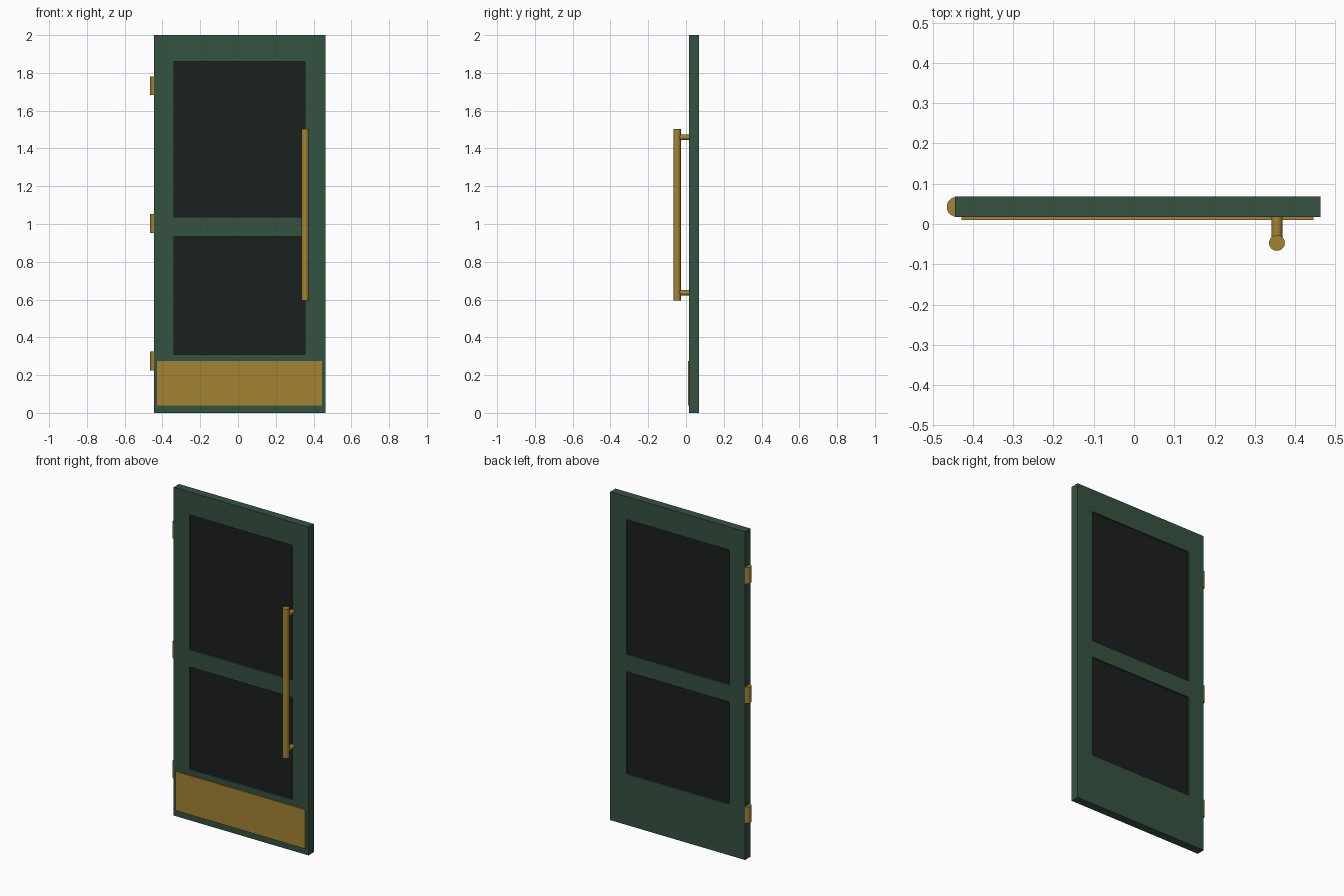
import bpy
from math import pi

if "Cube" in bpy.data.objects:
    bpy.data.objects.remove(bpy.data.objects["Cube"])


def material(name, rgb):
    m = bpy.data.materials.new(name)
    m.diffuse_color = (*rgb, 1)
    m.use_nodes = True
    m.node_tree.nodes["Principled BSDF"].inputs["Base Color"].default_value = m.diffuse_color
    return m


GREEN = material("green_paint", (0.036, 0.084, 0.053))
BRASS = material("brass", (0.37, 0.23, 0.032))
DARK = material("dark_glass", (0.011, 0.014, 0.013))


def box(name, x, y, z, mat=None):
    """Box from (min, max) ranges on each axis."""
    bpy.ops.mesh.primitive_cube_add(size=1, location=[(a + b) / 2 for a, b in (x, y, z)])
    o = bpy.context.object
    o.name = name
    o.scale = [b - a for a, b in (x, y, z)]
    bpy.ops.object.transform_apply(location=False, rotation=False, scale=True)
    if mat:
        o.data.materials.append(mat)
    return o


def rod(name, r, length, loc, rot=(0, 0, 0), mat=BRASS):
    bpy.ops.mesh.primitive_cylinder_add(vertices=32, radius=r, depth=length,
                                        location=loc, rotation=rot)
    o = bpy.context.object
    o.name = name
    o.data.materials.append(mat)
    bpy.ops.object.shade_smooth_by_angle()
    return o


FRONT, BACK = 0.017, 0.068
WINDOW_X = (-0.34, 0.355)
WINDOWS = {"lower": (0.31, 0.934), "upper": (1.038, 1.86)}

# Door leaf with two window openings
door = box("door_leaf", (-0.445, 0.463), (FRONT, BACK), (0, 2), GREEN)
for label, z in WINDOWS.items():
    cutter = box(label + "_opening_cutter", WINDOW_X, (-0.1, 0.2), z)
    mod = door.modifiers.new(label + "_opening", 'BOOLEAN')
    mod.object = cutter
    mod.solver = 'EXACT'
    bpy.context.view_layer.objects.active = door
    bpy.ops.object.modifier_apply(modifier=mod.name)
    bpy.data.objects.remove(cutter)

    # Recessed glass pane
    box(label + "_glass", WINDOW_X, (FRONT + 0.01, BACK - 0.01), z, DARK)

# Kick plate
box("kick_plate", (-0.428, 0.446), (0.01, FRONT), (0.038, 0.276), BRASS)

# Pull handle and its two posts
HX, HY = 0.355, -0.047
rod("pull_bar", 0.0195, 0.91, (HX, HY, 1.049))
for label, z in (("lower", 0.636), ("upper", 1.459)):
    rod(label + "_handle_post", 0.0138, FRONT - HY, (HX, (FRONT + HY) / 2, z), (pi / 2, 0, 0))

# Hinge knuckles on the left edge
for label, z in (("lower", 0.274), ("middle", 1.003), ("upper", 1.732)):
    rod(label + "_hinge", 0.0245, 0.1, (-0.4405, (FRONT + BACK) / 2, z))
